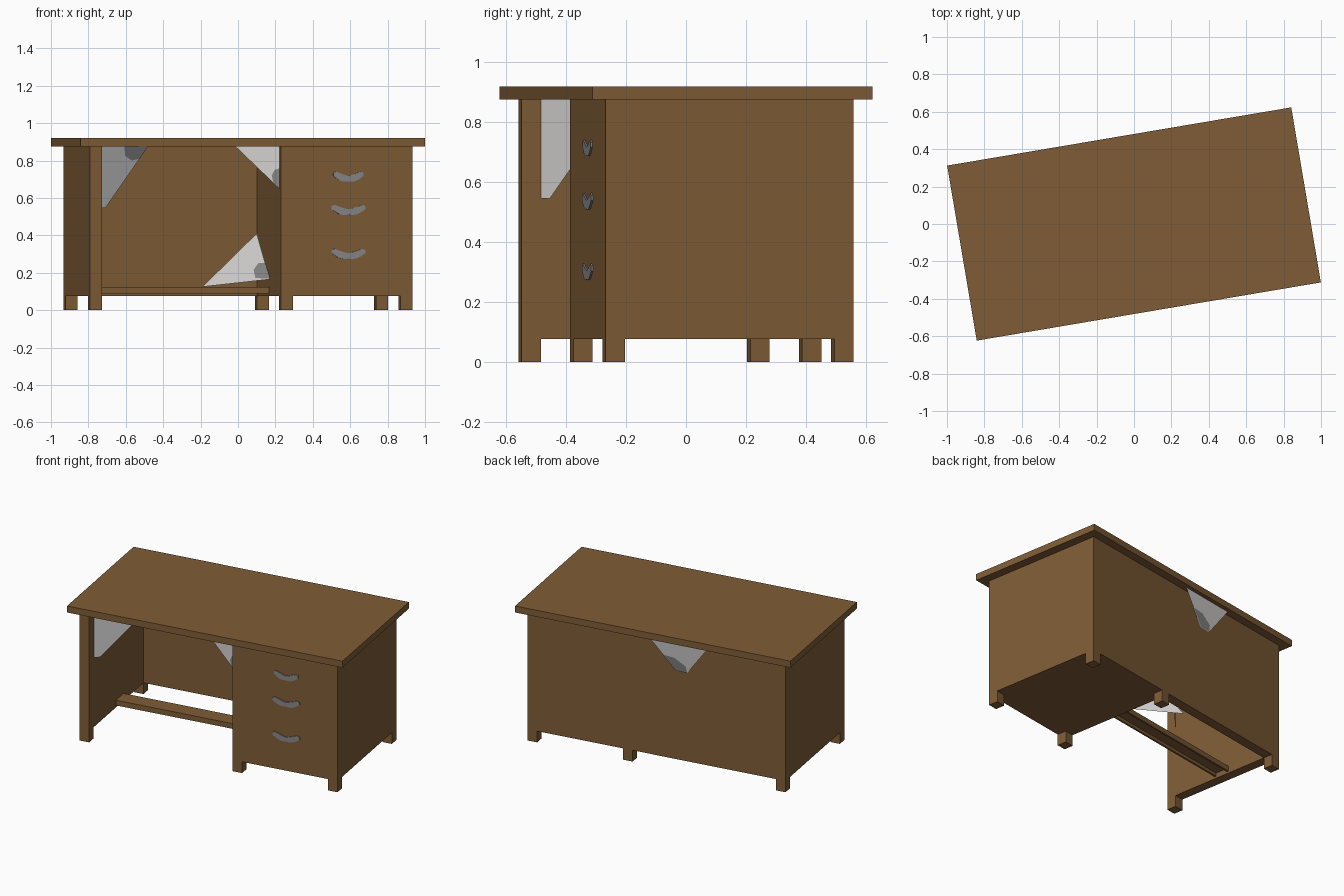
import bpy, bmesh, math
from mathutils import Matrix, Vector

if "Cube" in bpy.data.objects:
    bpy.data.objects.remove(bpy.data.objects["Cube"])

TURN = Matrix.Rotation(math.radians(9.6), 4, 'Z')   # the desk stands turned


def material(name, rgb):
    m = bpy.data.materials.new(name)
    m.diffuse_color = (*rgb, 1)
    m.use_nodes = True
    m.node_tree.nodes["Principled BSDF"].inputs["Base Color"].default_value = m.diffuse_color
    return m


WOOD = material("brown_wood", (0.212, 0.107, 0.037))
METAL = material("grey_metal", (0.24, 0.24, 0.24))
WHITE = material("pale_grey", (0.66, 0.65, 0.64))


def finish(name, bm, mats, turn=True):
    me = bpy.data.meshes.new(name)
    if turn:
        bm.transform(TURN)
    bm.to_mesh(me)
    bm.free()
    for m in mats:
        me.materials.append(m)
    ob = bpy.data.objects.new(name, me)
    bpy.context.collection.objects.link(ob)
    return ob


def box(name, lo, hi):
    lo, hi = Vector(lo), Vector(hi)
    bm = bmesh.new()
    bmesh.ops.create_cube(bm, size=1)
    for v in bm.verts:
        v.co = Vector(((hi[i] - lo[i]) * v.co[i] + (hi[i] + lo[i]) / 2 for i in range(3)))
    return finish(name, bm, [WOOD])


A, B, T = 0.874, 0.42, 0.065      # body half length, half depth, board thickness
Z0, Z1, P = 0.076, 0.876, 0.162   # body bottom, body top, drawer unit left side

# top and body
box("table_top", (-0.933, -0.4745, Z1), (0.933, 0.4745, 0.92))
box("left_panel", (-A, -B, Z0), (-A + T, B, Z1))
box("back_panel", (-A + T, B - T, Z0), (P, B, Z1))
box("drawer_unit", (P, -B, Z0), (A, B, Z1))

# six feet
for i, u in enumerate((-A, P, A - T)):
    for side, v in (("front", -B), ("back", B - T)):
        box(f"{side}_foot_{i + 1}", (u, v, 0), (u + T, v + T, Z0))

# foot rest: a channel open underneath
box("foot_rest_top", (-A + T, -0.04, 0.112), (P, 0.07, 0.125))
for name, v in (("front", -0.04), ("back", 0.058)):
    box(f"foot_rest_{name}_lip", (-A + T, v, 0.09), (P, v + 0.012, 0.112))

# curved drawer handles, thin plates on the drawer front
for i, z in enumerate((0.703, 0.525, 0.29)):
    bm = bmesh.new()
    n, half = 12, 0.082 if i == 0 else 0.092
    ring = []
    for s in (-1, 1):
        for k in range(n + 1):
            t = (2 * k / n - 1) * -s
            thick = 0.014 + 0.006 * math.sin(math.pi * abs(t))
            if abs(t) > 0.99:
                thick = 0.008
            ring.append(bm.verts.new((0.527 + half * t, -B - 0.006,
                                      z + 0.022 * min(1, 1.4 * t * t) + s * thick)))
    f = bm.faces.new(ring)
    r = bmesh.ops.extrude_face_region(bm, geom=[f])
    for v in r["geom"]:
        if isinstance(v, bmesh.types.BMVert):
            v.co.y += 0.006
    bmesh.ops.recalc_face_normals(bm, faces=bm.faces)
    finish(f"drawer_handle_{i + 1}", bm, [METAL])

# loose pale sheets, each with a grey patch: (corners, patch x/z)
sheets = {
    "left_sheet": ([(-0.74, -0.485, 0.545), (-0.71, -0.455, 0.545), (-0.48, -0.225, 0.876),
                    (-0.74, -0.485, 0.876)],
                   [(-0.61, 0.876), (-0.605, 0.825), (-0.57, 0.80), (-0.53, 0.81), (-0.485, 0.872)]),
    "right_sheet": ([(-0.015, -0.34, 0.876), (0.22, -0.34, 0.65), (0.25, -0.34, 0.65),
                     (0.25, -0.34, 0.876)],
                    [(0.225, 0.76), (0.195, 0.75), (0.18, 0.72), (0.19, 0.68), (0.225, 0.65)]),
    "lower_sheet": ([(-0.19, 0.25, 0.125), (0.10, 0.15, 0.41), (0.17, -0.03, 0.165)],
                    [(0.145, 0.25), (0.11, 0.25), (0.085, 0.215), (0.095, 0.17), (0.17, 0.168)]),
    "back_sheet": ([(-0.04, 0.449, 0.876), (-0.199, 0.397, 0.68), (-0.278, 0.384, 0.675),
                    (-0.43, 0.381, 0.876)],
                   [(-0.12, 0.775), (-0.199, 0.68), (-0.278, 0.675), (-0.275, 0.72), (-0.2, 0.768)]),
}
for name, (pts, patch) in sheets.items():
    pts = [Vector(p) for p in pts]
    a, c = pts[0], pts[2]
    nor = (pts[1] - a).cross(c - a).normalized()
    bm = bmesh.new()
    bm.faces.new([bm.verts.new(p) for p in pts])
    for off in (-0.003, 0.003):
        ring = [bm.verts.new(Vector((x, a.y - (nor.x * (x - a.x) + nor.z * (z - a.z)) / nor.y, z))
                             + nor * off) for x, z in patch]
        bm.faces.new(ring).material_index = 1
    finish(name, bm, [WHITE, METAL], turn=False)
